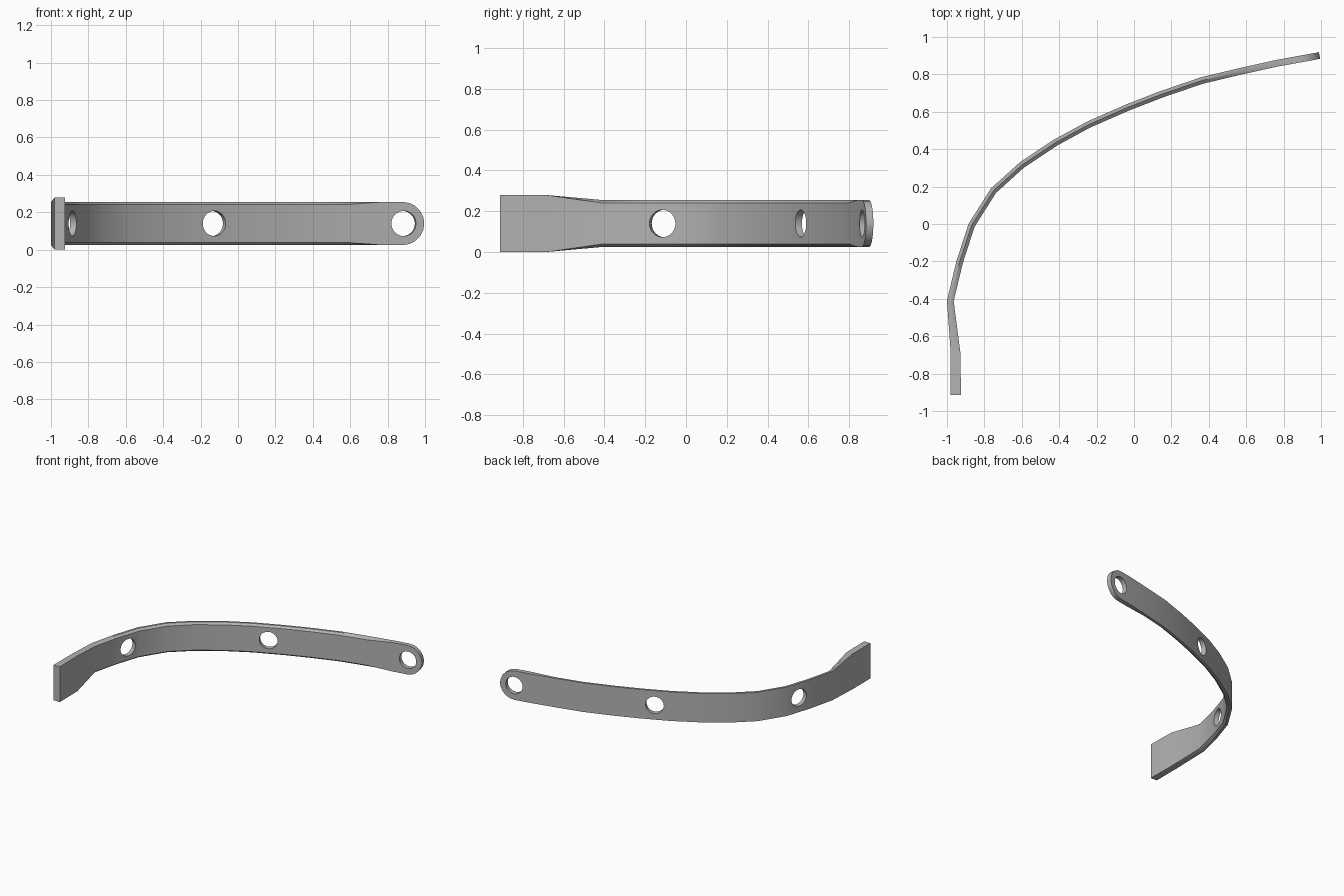
import bpy, bmesh, math
from mathutils import Vector

if "Cube" in bpy.data.objects:
    bpy.data.objects.remove(bpy.data.objects["Cube"])

MID_Z = 0.14
HALF = 0.115          # half height of the strap
THICK = 0.036

steel = bpy.data.materials.new("plain grey")
steel.use_nodes = True
grey = (0.45, 0.45, 0.45, 1)
steel.diffuse_color = grey
steel.node_tree.nodes["Principled BSDF"].inputs["Base Color"].default_value = grey

# Sections: outer point, thickness, half height, chamfer height
curve = [(-1, -.41), (-.95, -.2), (-.885, 0), (-.765, .19), (-.61, .33), (-.43, .45),
         (-.25, .548), (-.04, .64), (.14, .71), (.36, .785), (.57, .835)]
sections = [(Vector((-.98, -.913)), .055, .14, 0), (Vector((-.98, -.69)), .052, .14, 0)]
sections += [(Vector(p), THICK, HALF, .014) for p in curve]
sections.append((Vector((.76, .877)), THICK, HALF, 0))

# Rounded eye end, continuing straight on
along = Vector((.984, .18))
eye = Vector((.876, .898))
for deg in (0, 18, 36, 54, 72, 86):
    a = math.radians(deg)
    sections.append((eye + along * HALF * math.sin(a), THICK, HALF * math.cos(a), 0))

# Loft the strap with chamfered inner edges
bm = bmesh.new()
rings = []
for i, (p, thick, half, cham) in enumerate(sections):
    before = sections[max(i - 1, 0)][0]
    after = sections[min(i + 1, len(sections) - 1)][0]
    t = (p - before).normalized() + (after - p).normalized()
    n = Vector((t.y, -t.x)).normalized()
    profile = [(0, -half), (0, half), (.5, half), (1, half - cham),
               (1, cham - half), (.5, -half)]
    ring = []
    for s, z in profile:
        q = p + n * thick * s
        ring.append(bm.verts.new((q.x, q.y, MID_Z + z)))
    rings.append(ring)
for a, b in zip(rings, rings[1:]):
    for k in range(6):
        m = (k + 1) % 6
        bm.faces.new((a[k], a[m], b[m], b[k]))
bm.faces.new(rings[0])
bm.faces.new(rings[-1])
bmesh.ops.recalc_face_normals(bm, faces=bm.faces)
mesh = bpy.data.meshes.new("curved_strap")
bm.to_mesh(mesh)
bm.free()
strap = bpy.data.objects.new("curved_strap", mesh)
bpy.context.collection.objects.link(strap)
mesh.materials.append(steel)

# Bolt holes: position and direction of the strap there
holes = [((.883, .88), along), ((-.135, .58), Vector((.91, .41))),
         ((-.902, -.11), Vector((.31, .95)))]
for (x, y), d in holes:
    bpy.ops.mesh.primitive_cylinder_add(vertices=32, radius=.067, depth=.16,
                                        location=(x, y, MID_Z))
    cutter = bpy.context.object
    cutter.name = "hole_cutter"
    cutter.hide_render = True
    cutter.rotation_euler = Vector((d.y, -d.x, 0)).to_track_quat('Z', 'Y').to_euler()
    cutter.data.materials.append(steel)
    mod = strap.modifiers.new("hole", 'BOOLEAN')
    mod.operation = 'DIFFERENCE'
    mod.solver = 'EXACT'
    mod.object = cutter
    bpy.context.view_layer.objects.active = strap
    bpy.ops.object.modifier_apply(modifier=mod.name)
    bpy.data.objects.remove(cutter)

bpy.ops.object.select_all(action='DESELECT')
strap.select_set(True)
bpy.context.view_layer.objects.active = strap
bpy.ops.object.shade_smooth_by_angle(angle=math.radians(28))
